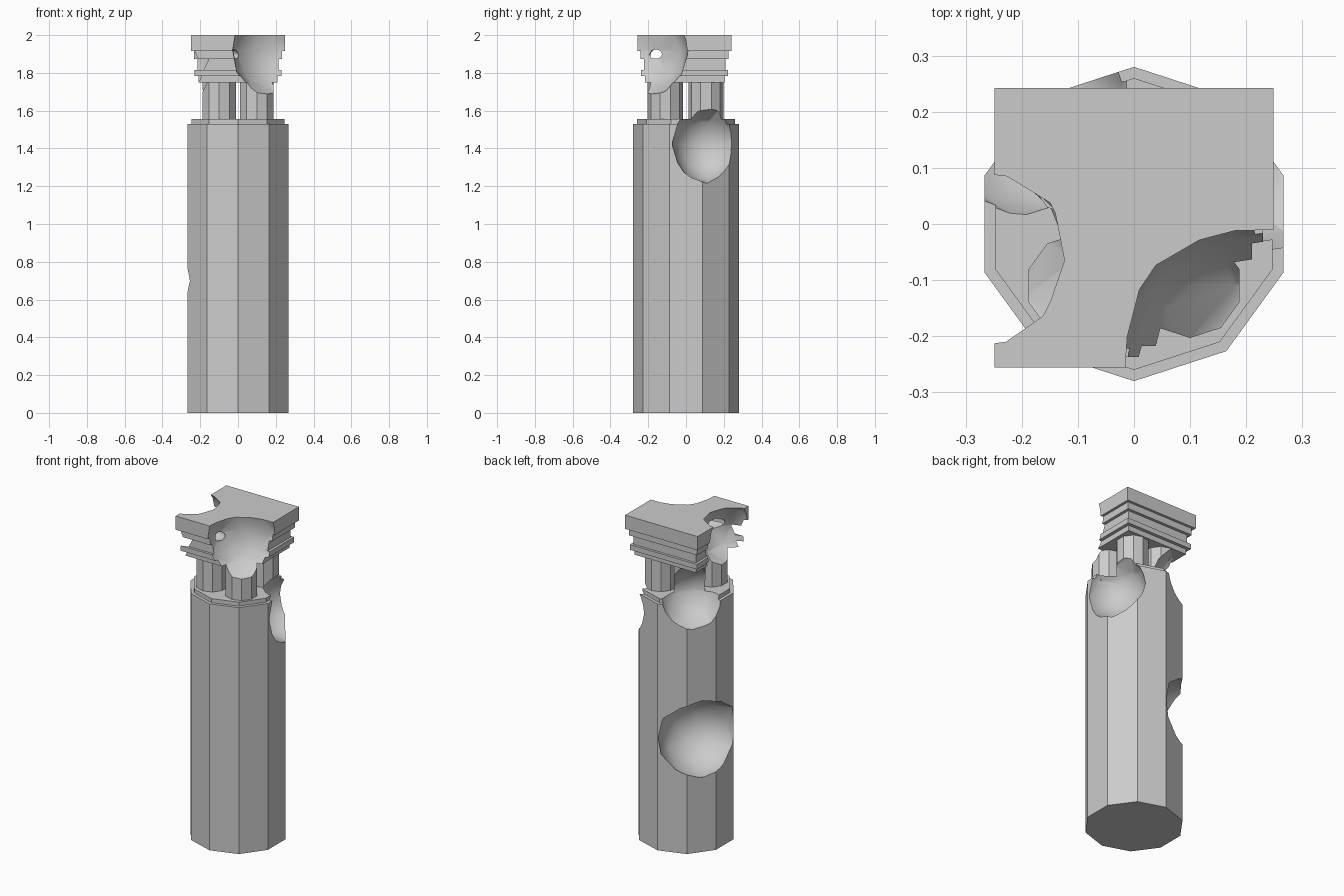
import bpy, bmesh, math, random
from mathutils import Vector

if "Cube" in bpy.data.objects:
    bpy.data.objects.remove(bpy.data.objects["Cube"])

random.seed(4)


def loft(name, sides, profile, centre=(0, 0), phase=math.pi / 2):
    """Closed stepped prism from (radius, z) rings."""
    bm = bmesh.new()
    rings = []
    for r, z in profile:
        ring = []
        for i in range(sides):
            a = phase + 2 * math.pi * i / sides
            ring.append(bm.verts.new((centre[0] + r * math.cos(a), centre[1] + r * math.sin(a), z)))
        rings.append(ring)
    for a, b in zip(rings, rings[1:]):
        for i in range(sides):
            j = (i + 1) % sides
            bm.faces.new((a[i], a[j], b[j], b[i]))
    bm.faces.new(rings[0][::-1])
    bm.faces.new(rings[-1])
    mesh = bpy.data.meshes.new(name)
    bm.to_mesh(mesh)
    bm.free()
    ob = bpy.data.objects.new(name, mesh)
    bpy.context.collection.objects.link(ob)
    return ob


def make_cutter(name, loc, size):
    """Slightly irregular ball used to break stone away."""
    bm = bmesh.new()
    bmesh.ops.create_icosphere(bm, subdivisions=2, radius=1)
    for v in bm.verts:
        v.co *= random.uniform(0.97, 1.05)
        v.co = Vector([c * s + l for c, s, l in zip(v.co, size, loc)])
    mesh = bpy.data.meshes.new(name)
    bm.to_mesh(mesh)
    bm.free()
    ob = bpy.data.objects.new(name, mesh)
    bpy.context.collection.objects.link(ob)
    ob.hide_render = True
    return ob


def break_away(ob, cutters):
    """Cut the bites out of a part and bake the result."""
    for c in cutters:
        m = ob.modifiers.new("bite", 'BOOLEAN')
        m.operation = 'DIFFERENCE'
        m.solver = 'EXACT'
        m.object = c
    bpy.context.view_layer.update()
    dg = bpy.context.evaluated_depsgraph_get()
    mesh = bpy.data.meshes.new_from_object(ob.evaluated_get(dg))
    ob.modifiers.clear()
    ob.data = mesh


# Ten-sided shaft with a small stepped rim
shaft = loft("shaft", 10, [(0.28, 0), (0.28, 1.53), (0.26, 1.53), (0.26, 1.555)])

# Four small pillars
pillars = {}
for sx, xn in ((-1, "left"), (1, "right")):
    for sy, yn in ((-1, "front"), (1, "back")):
        cy = -0.11 if sy < 0 else 0.105
        pillars[yn, xn] = loft(f"pillar_{yn}_{xn}", 10, [(0.093, 1.55), (0.093, 1.755)],
                               (sx * 0.1, cy))

# Square stepped capital: (half width, bottom, top)
profile = []
for h, z0, z1 in ((0.21, 1.75, 1.783), (0.23, 1.783, 1.815), (0.215, 1.815, 1.873),
                  (0.233, 1.873, 1.915), (0.249, 1.915, 2.0)):
    profile += [(h * math.sqrt(2), z0), (h * math.sqrt(2), z1)]
capital = loft("capital", 4, profile, (0, -0.007), math.pi / 4)

# Broken areas
top_right = make_cutter("bite_top_right", (0.22, -0.235, 1.92), (0.26, 0.255, 0.26))
top_left = make_cutter("bite_top_left", (-0.275, -0.065, 1.87), (0.2, 0.2, 0.22))
gap = make_cutter("bite_gap", (-0.075, -0.15, 1.897), (0.09, 0.055, 0.036))
rim_right = make_cutter("bite_rim_right", (0.26, 0.115, 1.425), (0.195, 0.19, 0.205))
rim_back = make_cutter("bite_rim_back_left", (-0.205, 0.21, 1.58), (0.2, 0.2, 0.19))
middle = make_cutter("bite_middle", (-0.2, 0.14, 0.7), (0.255, 0.255, 0.235))

break_away(shaft, [rim_right, rim_back, middle])
break_away(capital, [top_right, top_left, gap])
break_away(pillars["front", "right"], [top_right])
break_away(pillars["front", "left"], [top_left])
break_away(pillars["back", "right"], [rim_right])
break_away(pillars["back", "left"], [rim_back])

for c in (top_right, top_left, gap, rim_right, rim_back, middle):
    bpy.data.objects.remove(c, do_unlink=True)

# Smooth scoops, crisp stone edges
for ob in [shaft, capital, *pillars.values()]:
    bpy.ops.object.select_all(action='DESELECT')
    ob.select_set(True)
    bpy.context.view_layer.objects.active = ob
    bpy.ops.object.shade_smooth_by_angle(angle=math.radians(30))
